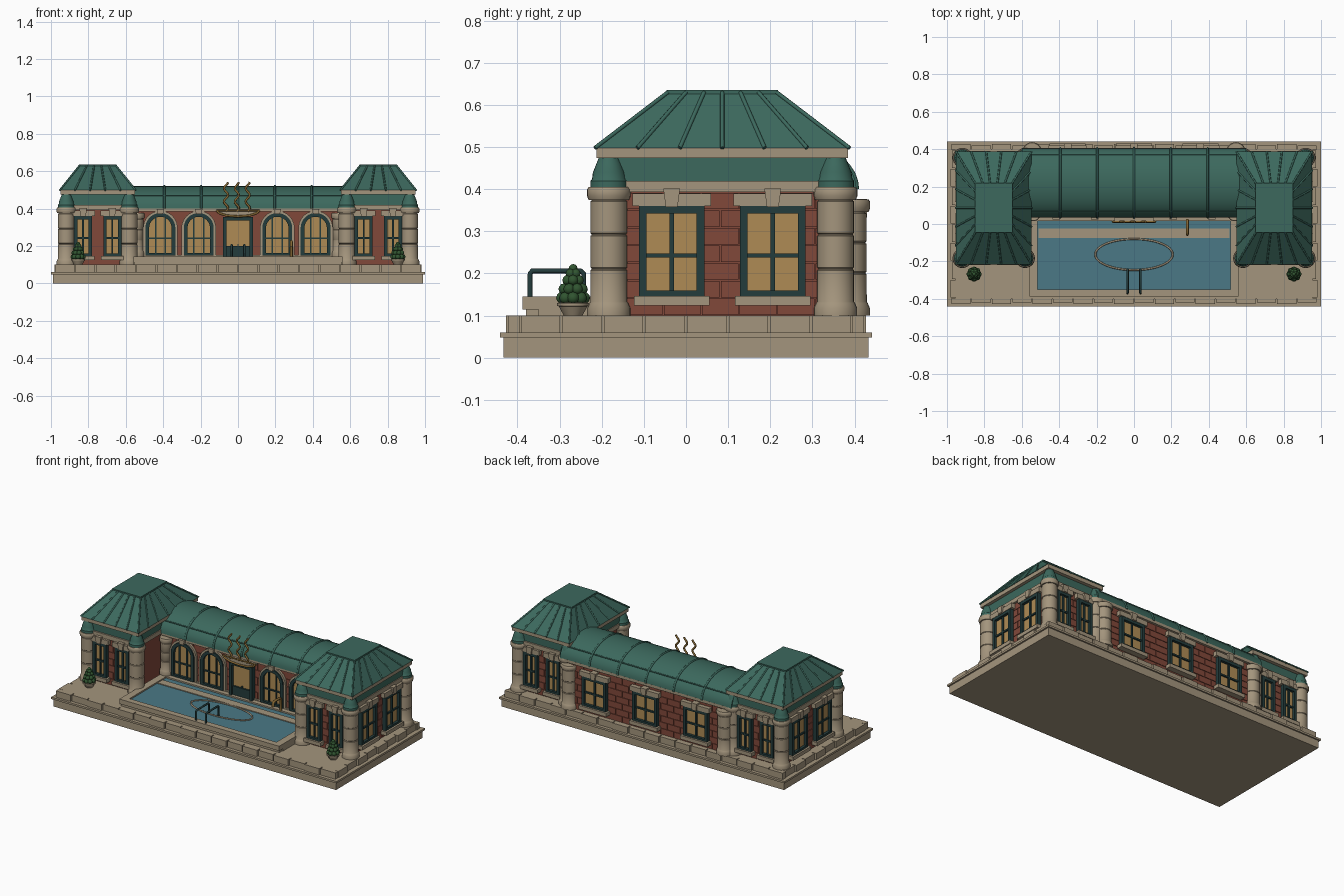
import bpy, bmesh, math
from mathutils import Matrix, Vector

if "Cube" in bpy.data.objects:
    bpy.data.objects.remove(bpy.data.objects["Cube"])

def mat(name, c):
    m = bpy.data.materials.new(name)
    m.diffuse_color = (*c, 1)
    m.use_nodes = True
    m.node_tree.nodes["Principled BSDF"].inputs["Base Color"].default_value = m.diffuse_color
    return m

STONE = mat("stone", (.37, .30, .205)); ROOF = mat("roof_green", (.045, .14, .11))
BRICK = mat("brick", (.22, .065, .042)); WATER = mat("water", (.07, .19, .24))
GLASS = mat("lit_glass", (.43, .26, .09)); FRAME = mat("dark_frame", (.017, .045, .045))
LEAF = mat("leaf", (.03, .09, .03)); GOLD = mat("gold", (.24, .14, .035))
I = Matrix()

def finish(name, bm, m, M=I, smooth=False):
    bm.transform(M)
    bmesh.ops.recalc_face_normals(bm, faces=bm.faces)
    me = bpy.data.meshes.new(name)
    bm.to_mesh(me); bm.free()
    me.materials.append(m)
    ob = bpy.data.objects.new(name, me)
    bpy.context.collection.objects.link(ob)
    if smooth:
        bpy.ops.object.select_all(action='DESELECT')
        ob.select_set(True); bpy.context.view_layer.objects.active = ob
        bpy.ops.object.shade_smooth_by_angle(angle=math.radians(40))
    return ob

def boxes(name, items, m, M=I):
    """Items are (x0, x1, y0, y1, z0, z1)."""
    bm = bmesh.new()
    for x0, x1, y0, y1, z0, z1 in items:
        T = Matrix.Translation(((x0+x1)/2, (y0+y1)/2, (z0+z1)/2)) @ Matrix.Diagonal((x1-x0, y1-y0, z1-z0, 1))
        bmesh.ops.create_cube(bm, size=1, matrix=T)
    return finish(name, bm, m, M)

def prism(name, pts, y0, y1, m, M=I, smooth=False):
    """Extrude an x-z outline along y."""
    bm = bmesh.new()
    f = bm.faces.new([bm.verts.new((x, y0, z)) for x, z in pts])
    r = bmesh.ops.extrude_face_region(bm, geom=[f])
    bmesh.ops.translate(bm, vec=(0, y1-y0, 0), verts=[v for v in r['geom'] if isinstance(v, bmesh.types.BMVert)])
    return finish(name, bm, m, M, smooth)

def lathe(name, prof, loc, m, n=24):
    bm = bmesh.new()
    rings = [[bm.verts.new((r*math.cos(2*math.pi*i/n), r*math.sin(2*math.pi*i/n), z)) for i in range(n)] for r, z in prof]
    for a, b in zip(rings, rings[1:]):
        for i in range(n):
            bm.faces.new((a[i], a[(i+1) % n], b[(i+1) % n], b[i]))
    bm.faces.new(rings[0]); bm.faces.new(rings[-1])
    return finish(name, bm, m, Matrix.Translation(loc), True)

def tube(name, pts, r, m, closed=False):
    cu = bpy.data.curves.new(name, 'CURVE')
    cu.dimensions = '3D'; cu.bevel_depth = r; cu.bevel_resolution = 2; cu.use_fill_caps = True
    s = cu.splines.new('POLY'); s.points.add(len(pts)-1); s.use_cyclic_u = closed
    for p, q in zip(s.points, pts):
        p.co = (*q, 1)
    cu.materials.append(m)
    ob = bpy.data.objects.new(name, cu)
    bpy.context.collection.objects.link(ob)
    bpy.ops.object.select_all(action='DESELECT')
    ob.select_set(True); bpy.context.view_layer.objects.active = ob
    bpy.ops.object.convert(target='MESH')

def wall_frame(x, y, ang):
    """Local frame on a wall: x along it, -y outward."""
    return Matrix.Translation((x, y, 0)) @ Matrix.Rotation(math.radians(ang), 4, 'Z')

def bricks(name, hw, z0, z1, M):
    items, n = [], round((z1-z0)/.043)
    h = (z1-z0)/n
    for k in range(n):
        x = -hw - (.045 if k % 2 else 0)
        while x < hw:
            a, b = max(x, -hw), min(x+.09, hw)
            if b-a > .01:
                items.append((a+.0015, b-.0015, -.004, .004, z0+k*h+.0015, z0+(k+1)*h-.0015))
            x += .09
    boxes(name, items, BRICK, M)

def window(name, w, z0, z1, M):
    t, mid = .018, z0 + (z1-z0)*.45
    boxes(name+"_frame", [(-w, -w+t, -.028, 0, z0, z1), (w-t, w, -.028, 0, z0, z1),
          (-w, w, -.028, 0, z0, z0+t*.7), (-w, w, -.028, 0, z1-t, z1),
          (-.005, .005, -.02, 0, z0+.01, z1-.01), (-w+.01, w-.01, -.02, 0, mid-.005, mid+.005)], FRAME, M)
    boxes(name+"_glass", [(-w+.01, w-.01, -.011, 0, z0+.01, z1-.01)], GLASS, M)
    boxes(name+"_sill", [(-w-.012, w+.012, -.04, 0, z0-.023, z0)], STONE, M)
    boxes(name+"_lintel", [(-w-.016, w+.016, -.03, 0, z1, z1+.03)], STONE, M)
    prism(name+"_keystone", [(-.014, z1-.002), (.014, z1-.002), (.02, z1+.042), (-.02, z1+.042)], -.04, 0, STONE, M)

def column(name, x, y, top, z0=.1, r=.044):
    d = (top-z0-.06)/3
    prof = [(r*1.17, z0), (r*1.17, z0+.018), (r*1.05, z0+.03)]
    for k in range(3):
        a = z0+.03+k*d
        prof += [(r, a+.003), (r, a+d-.004), (r*.93, a+d-.002), (r*.93, a+d)]
    prof += [(r*1.1, top-.03), (r*1.19, top-.02), (r*1.19, top-.006), (r*1.1, top)]
    lathe(name, prof, (x, y, 0), STONE)

# Base slab, lip, plateau and perimeter blocks
boxes("base", [(-.99, .99, -.433, .433, 0, .048), (-1, 1, -.442, .442, .048, .06), (-.955, .955, -.4, .4, .06, .1)], STONE)
blocks = []
for s in (-1, 1):
    for i in range(18):
        x = -.98 + i*1.96/18
        e = .427 - .006*(i % 2)
        blocks.append((x+.003, x+1.96/18-.003, min(s*e, s*.395), max(s*e, s*.395), .06, .1))
    for i in range(8):
        y = -.395 + i*.79/8
        e = .98 - .008*(i % 2)
        blocks.append((min(s*e, s*.95), max(s*e, s*.95), y+.003, y+.79/8-.003, .06, .1))
boxes("perimeter_blocks", blocks, STONE)

# Pool rim, water and ledge
boxes("pool_rim", [(-.555, .555, -.38, -.35, .1, .115), (-.56, .56, -.388, -.35, .115, .145), (-.56, -.515, -.35, .06, .1, .145),
                   (.515, .56, -.35, .06, .1, .145), (-.515, .515, .015, .07, .1, .145)], STONE)
boxes("pool_water", [(-.517, .517, -.352, .017, .1, .136)], WATER)
boxes("pool_ledge", [(-.51, .51, -.075, -.025, .12, .141)], STONE)
tube("pool_ring", [(.207*math.cos(a*math.pi/24), -.163+.083*math.sin(a*math.pi/24), .138) for a in range(48)], .005, STONE, True)
for x in (-.034, .034):
    tube("pool_handrail", [(x, -.37, .14), (x, -.37, .2), (x, -.365, .206), (x, -.25, .206), (x, -.243, .2), (x, -.243, .12)], .006, FRAME)
tube("pool_spout", [(.285, .02, .14), (.285, .02, .215), (.285, .012, .224), (.285, -.045, .224), (.285, -.056, .216), (.285, -.056, .195)], .008, GOLD)

# Main hall with barrel roof
boxes("hall_wall", [(-.6, .6, .06, .39, .1, .4)], BRICK)
bricks("hall_front_bricks", .53, .145, .38, wall_frame(0, .06, 0))
bricks("hall_back_bricks", .53, .1, .38, wall_frame(0, .39, 180))
boxes("hall_cornice", [(-.57, .57, .04, .405, .385, .403)], STONE)
boxes("hall_plinth", [(-.55, .55, .045, .06, .145, .152)], STONE)
def barrel(k=1.0, n=20):
    return [(.22+.185*k*math.cos(math.pi*i/n), .4+.12*k*math.sin(math.pi*i/n)) for i in range(n+1)]
SWAP = Matrix.Rotation(math.pi/2, 4, 'Z')
prism("hall_roof", barrel(), -.6, .6, ROOF, Matrix.Diagonal((1, -1, 1, 1)) @ Matrix.Rotation(-math.pi/2, 4, 'Z'), True)
for i in range(-2, 3):
    tube("hall_roof_rib", [(i*.197, y, z) for y, z in barrel()], .006, ROOF)
for a in (35, 145):
    c, s = math.cos(math.radians(a)), math.sin(math.radians(a))
    tube("hall_roof_seam", [(-.56, .22+.185*c, .4+.12*s), (.56, .22+.185*c, .4+.12*s)], .004, ROOF)
for x in (-.355, 0, .355):
    window("hall_back_window", .085, .15, .335, wall_frame(x, .39, 180))
for s in (-1, 1):
    column("hall_back_column", s*.545, .385, .376)
    column("hall_front_column", s*.54, .055, .376, .145, .034)

# Arched windows
def arch(r, z0, zs, n=20):
    return [(r, z0)] + [(r*math.cos(math.pi*i/n), zs+r*math.sin(math.pi*i/n)) for i in range(n+1)] + [(-r, z0)]
def arch_band(name, r0, r1, z0, zs, depth, m, M):
    bm = bmesh.new()
    loops = [[bm.verts.new((x, y, z)) for x, z in arch(r, z0, zs)] for r, y in ((r0, 0), (r0, -depth), (r1, -depth), (r1, 0))]
    for k in range(4):
        a, b = loops[k], loops[(k+1) % 4]
        for i in range(len(a)-1):
            bm.faces.new((a[i], a[i+1], b[i+1], b[i]))
    bm.faces.new([l[0] for l in loops]); bm.faces.new([l[-1] for l in loops])
    finish(name, bm, m, M, True)
for x in (-.415, -.21, .21, .415):
    M = wall_frame(x, .06, 0)
    arch_band("arch_surround", .078, .092, .15, .296, .018, STONE, M)
    arch_band("arch_frame", .06, .08, .15, .296, .026, FRAME, M)
    prism("arch_glass", arch(.064, .152, .296), -.01, 0, GLASS, M)
    boxes("arch_mullions", [(-.03, -.022, -.018, 0, .155, .35), (.022, .03, -.018, 0, .155, .35),
                            (-.065, .065, -.018, 0, .236, .244), (-.075, .075, -.026, 0, .15, .162)], FRAME, M)
    prism("arch_keystone", [(-.014, .37), (.014, .37), (.02, .398), (-.02, .398)], -.035, 0, STONE, M)

# Entrance door, crest and rising steam
D = wall_frame(0, .06, 0)
boxes("door_frame", [(-.08, -.062, -.035, 0, .145, .355), (.062, .08, -.035, 0, .145, .355), (-.08, .08, -.035, 0, .337, .355),
                     (-.065, .065, -.025, 0, .145, .2), (-.004, .004, -.022, 0, .145, .21)], FRAME, D)
boxes("door_glass", [(-.065, .065, -.014, 0, .19, .345)], GLASS, D)
crest = [(-.115, .39), (-.1, .375), (-.06, .362), (0, .358), (.06, .362), (.1, .375), (.115, .39)]
prism("door_crest", [(-.09, .362), (.09, .362), (.105, .385), (-.105, .385)], -.045, 0, STONE, D)
tube("crest_scroll", [(x, .012, z) for x, z in crest], .006, GOLD)
tube("crest_bar", [(-.115, .012, .39), (.115, .012, .39)], .005, GOLD)
for x in (-.064, -.006, .052):
    tube("steam", [(x+.011*math.sin(i*.7), .012, .385+i*.0078) for i in range(21)], .006, GOLD)

# End pavilions
CY = .086
for s in (-1, 1):
    cx = s*.75
    def ring(hx, hy, z0, z1):
        return (cx-hx, cx+hx, CY-hy, CY+hy, z0, z1)
    boxes("pavilion_wall", [ring(.168, .265, .1, .4)], BRICK)
    boxes("pavilion_cornice", [ring(.185, .286, .393, .42)], STONE)
    boxes("pavilion_frieze", [ring(.18, .276, .42, .476)], ROOF)
    boxes("pavilion_fascia", [ring(.2, .298, .474, .5)], STONE)
    # Hipped roof with standing seams
    bm = bmesh.new()
    corners = [(-1, -1), (1, -1), (1, 1), (-1, 1)]
    lo = [Vector((cx+a*.203, CY+b*.302, .498)) for a, b in corners]
    hi = [Vector((cx+a*.097, CY+b*.129, .63)) for a, b in corners]
    L, H = [bm.verts.new(v) for v in lo], [bm.verts.new(v) for v in hi]
    bm.faces.new(L); bm.faces.new(H)
    for i in range(4):
        j = (i+1) % 4
        bm.faces.new((L[i], L[j], H[j], H[i]))
        n = 6 if i % 2 else 5
        for k in range(n):
            tube("roof_seam", [lo[i].lerp(lo[j], k/n), hi[i].lerp(hi[j], k/n)], .005, ROOF)
    finish("pavilion_roof", bm, ROOF)
    boxes("pavilion_roof_cap", [ring(.1, .132, .624, .636)], ROOF)
    # Corner columns with small domed caps
    for a in (-1, 1):
        for b in (-1, 1):
            x, y = cx+a*.168, CY+b*.269
            column("pavilion_column", x, y, .405)
            lathe("column_cap", [(.044, .405), (.044, .42), (.04, .424), (.038, .44), (.03, .46), (.024, .475)], (x, y, 0), ROOF)
    # Brickwork and windows on the outer faces
    front, back = wall_frame(cx, CY-.265, 0), wall_frame(cx, CY+.265, 180)
    side = wall_frame(cx+s*.168, CY, s*90)
    for M, hw, off, w in ((front, .13, .078, .048), (back, .13, .078, .048), (side, .23, .12, .0775)):
        bricks("pavilion_bricks", hw, .1, .393, M)
        for t in (-off, off):
            window("pavilion_window", w, .147, .36, M @ Matrix.Translation((t, 0, 0)))
    # Potted topiary
    px, py = s*.855, -.268
    lathe("planter", [(.022, .1), (.034, .122), (.038, .123), (.038, .13), (.03, .131)], (px, py, 0), STONE, 16)
    bm = bmesh.new()
    for k, (r, n, z) in enumerate(((.026, 8, .142), (.022, 7, .163), (.015, 6, .184), (.009, 4, .2), (0, 1, .212))):
        for i in range(n):
            a = 2*math.pi*(i+.5*(k % 2))/n
            T = Matrix.Translation((px+r*math.cos(a), py+r*math.sin(a), z))
            bmesh.ops.create_icosphere(bm, subdivisions=2, radius=.0145-.001*k, matrix=T)
    finish("topiary", bm, LEAF, I, True)
